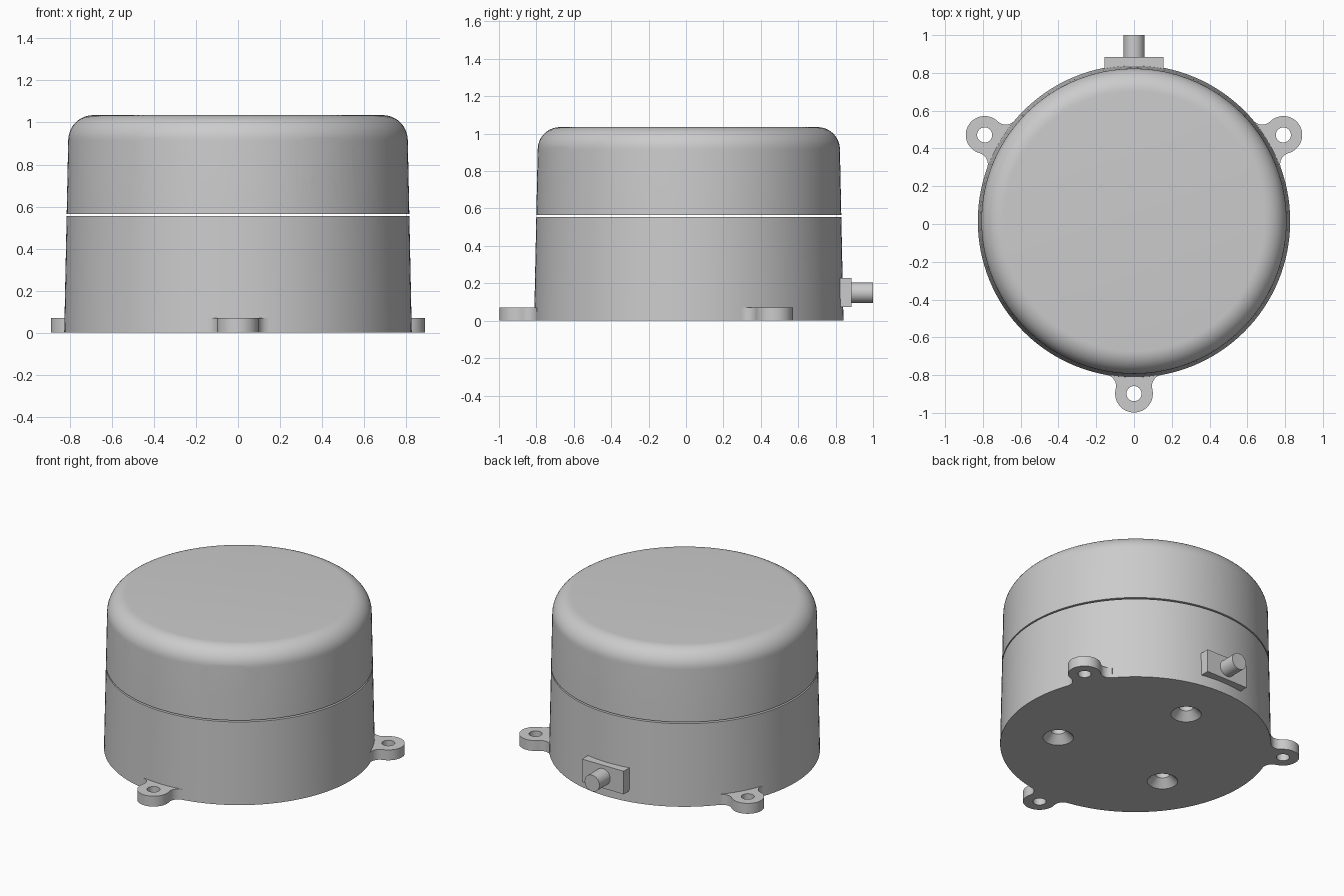
import bpy, bmesh
from math import sin, cos, pi, atan2, sqrt
from mathutils import Matrix

if "Cube" in bpy.data.objects:
    bpy.data.objects.remove(bpy.data.objects["Cube"])

CY = 0.015          # centre of the round housing along y
R0, R1 = 0.827, 0.808   # housing radius at the foot and at the shoulder
Z1, TOP, ROUND = 0.915, 1.035, 0.12
TAB_DIST, TAB_R, TAB_H, FILLET = 0.913, 0.1, 0.07, 0.06

grey = bpy.data.materials.new("grey_plastic")
grey.use_nodes = True
grey.diffuse_color = (0.6, 0.6, 0.6, 1)
grey.node_tree.nodes["Principled BSDF"].inputs["Base Color"].default_value = (0.6, 0.6, 0.6, 1)


def finish(name, bm, matrix=Matrix()):
    bmesh.ops.recalc_face_normals(bm, faces=bm.faces)
    mesh = bpy.data.meshes.new(name)
    bm.to_mesh(mesh)
    bm.free()
    mesh.transform(matrix)
    mesh.materials.append(grey)
    ob = bpy.data.objects.new(name, mesh)
    bpy.context.collection.objects.link(ob)
    return ob


def arc(cx, cy, r, a0, a1, n):
    return [(cx + r * cos(a0 + (a1 - a0) * i / n), cy + r * sin(a0 + (a1 - a0) * i / n))
            for i in range(n + 1)]


def lathe(name, profile, at, n=128):
    """Closed solid turned around z from (radius, height) pairs."""
    bm = bmesh.new()
    rings = [[bm.verts.new((r * cos(2 * pi * i / n), r * sin(2 * pi * i / n), z))
              for i in range(n)] for r, z in profile]
    for a, b in zip(rings, rings[1:]):
        for i in range(n):
            bm.faces.new((a[i], a[(i + 1) % n], b[(i + 1) % n], b[i]))
    bm.faces.new(rings[0])
    bm.faces.new(rings[-1])
    return finish(name, bm, Matrix.Translation(at))


def prism(name, outline, depth, matrix):
    """Outline in the xy plane pushed up by depth, then placed."""
    bm = bmesh.new()
    face = bm.faces.new([bm.verts.new((x, y, 0)) for x, y in outline])
    new = bmesh.ops.extrude_face_region(bm, geom=[face])["geom"]
    verts = [v for v in new if isinstance(v, bmesh.types.BMVert)]
    bmesh.ops.translate(bm, verts=verts, vec=(0, 0, depth))
    return finish(name, bm, matrix)


def combine(ob, other, operation):
    mod = ob.modifiers.new(operation, 'BOOLEAN')
    mod.operation, mod.solver, mod.object = operation, 'EXACT', other
    bpy.context.view_layer.objects.active = ob
    bpy.ops.object.modifier_apply(modifier=mod.name)
    bpy.data.objects.remove(other)


def smooth(ob):
    bpy.ops.object.select_all(action='DESELECT')
    ob.select_set(True)
    bpy.context.view_layer.objects.active = ob
    bpy.ops.object.shade_smooth_by_angle(angle=pi / 6)


def wall(z):
    return R0 + (R1 - R0) * z / Z1


# Lower housing
base = lathe("lower_housing", [(R0, 0), (wall(0.555), 0.555)], (0, CY, 0))

# Mounting tabs blended into the wall with concave corners
du, dt = R0 + FILLET, TAB_R + FILLET
u = (TAB_DIST ** 2 + du ** 2 - dt ** 2) / (2 * TAB_DIST)
h = sqrt(du ** 2 - u ** 2)
to_wall = atan2(-h, -u)
to_tab = atan2(-h, TAB_DIST - u)
tip = atan2(h, u - TAB_DIST)
upper = arc(u, h, FILLET, to_wall, to_tab, 10)
outline = ([(0.78, upper[0][1])] + upper + arc(TAB_DIST, 0, TAB_R, tip, -tip, 36)[1:-1]
           + [(x, -y) for x, y in reversed(upper)] + [(0.78, -upper[0][1])])
for angle in (pi / 6, 5 * pi / 6, -pi / 2):
    place = Matrix.Translation((0, CY, 0)) @ Matrix.Rotation(angle, 4, 'Z')
    tab = prism("mounting_tab", outline, TAB_H, place)
    hole = lathe("tab_hole", [(0.04, -0.1), (0.04, 0.2)],
                 place @ Matrix.Translation((TAB_DIST, 0, 0)).to_translation(), 32)
    combine(tab, hole, 'DIFFERENCE')
    combine(base, tab, 'UNION')

# Countersunk screw holes in the underside
for angle in (pi / 2, -pi / 6, 7 * pi / 6):
    sink = lathe("screw_hole", [(0.103, -0.01), (0.045, 0.05), (0.045, 0.25)],
                 (0.48 * cos(angle), CY + 0.48 * sin(angle), 0), 40)
    combine(base, sink, 'DIFFERENCE')
smooth(base)

# Upper housing with rounded shoulder
shoulder = arc(R1 - ROUND, Z1, ROUND, 0, pi / 2, 12)
cap = lathe("upper_housing", [(wall(0.565), 0.565)] + shoulder, (0, CY, 0))

# Deep round and slotted openings in the front
facing_back = Matrix.Translation((0, -1, 0)) @ Matrix.Rotation(-pi / 2, 4, 'X') @ Matrix.Scale(-1, 4, (0, 1, 0))
OPEN_R, OPEN_Z = 0.103, 0.827
round_hole = arc(-0.405, OPEN_Z, OPEN_R, 0, 2 * pi, 48)[:-1]
slot = (arc(0.353, OPEN_Z, OPEN_R, pi / 2, 3 * pi / 2, 24)
        + arc(0.452, OPEN_Z, OPEN_R, -pi / 2, pi / 2, 24))
for shape in (round_hole, slot):
    combine(cap, prism("front_opening", shape, 0.9, facing_back), 'DIFFERENCE')
smooth(cap)

# Cable outlet at the back: square flange and round stub
bm = bmesh.new()
bmesh.ops.create_cube(bm, size=1)
finish("outlet_flange", bm, Matrix.Translation((0, 0.83, 0.15)) @ Matrix.Diagonal((0.31, 0.11, 0.155, 1)))
stub = prism("outlet_stub", arc(0, 0.15, 0.055, 0, 2 * pi, 40)[:-1], 0.15,
             Matrix.Translation((0, 1.85, 0)) @ facing_back)
smooth(stub)
